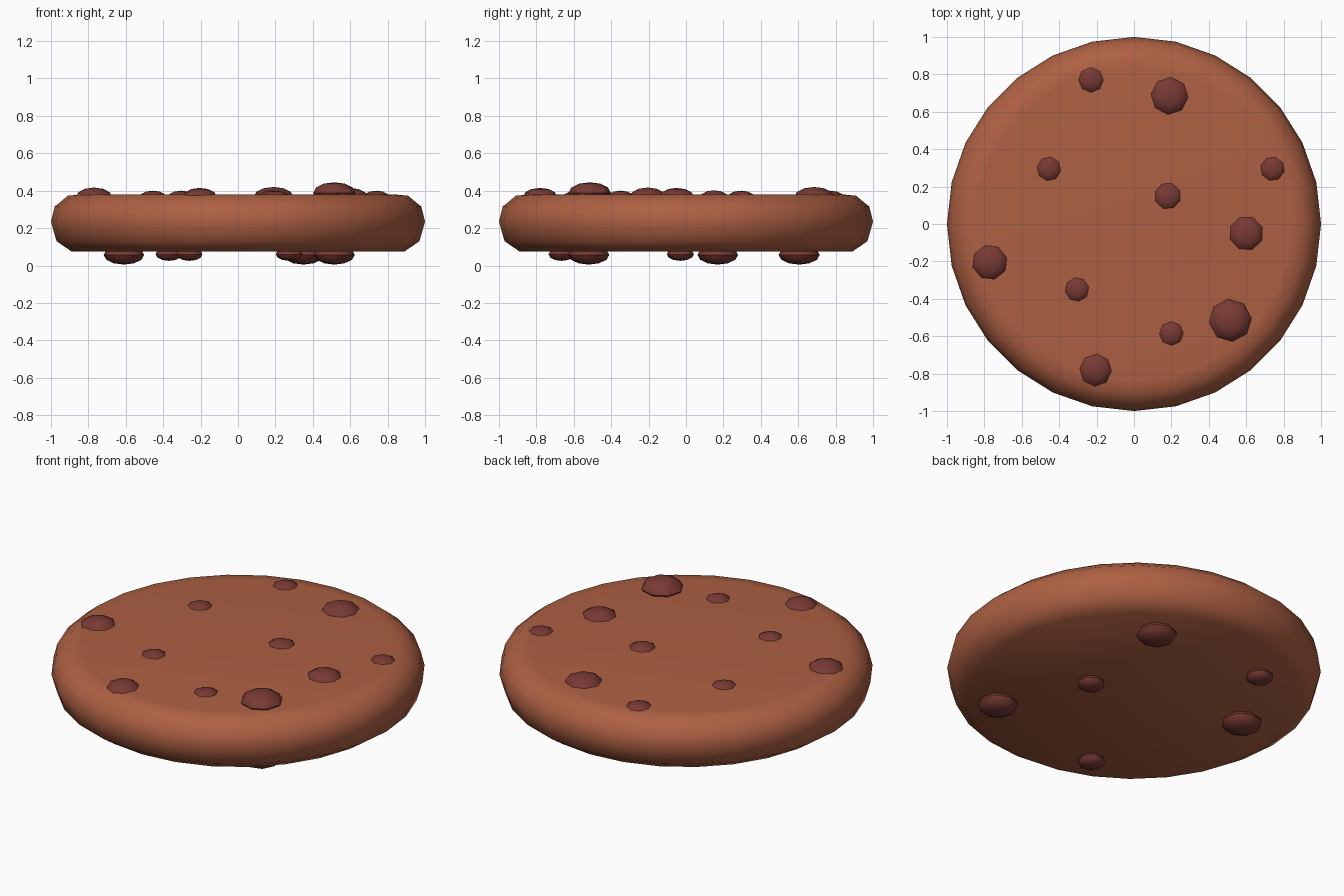
import bpy, bmesh, math

if "Cube" in bpy.data.objects:
    bpy.data.objects.remove(bpy.data.objects["Cube"])

def material(name, col):
    m = bpy.data.materials.new(name)
    m.diffuse_color = (*col, 1)
    m.use_nodes = True
    m.node_tree.nodes["Principled BSDF"].inputs["Base Color"].default_value = m.diffuse_color
    return m

DOUGH = material("baked brown", (0.42, 0.117, 0.056))
CHOC = material("dark chocolate", (0.19, 0.042, 0.034))

def finish(name, bm, mat, angle):
    bmesh.ops.recalc_face_normals(bm, faces=bm.faces)
    me = bpy.data.meshes.new(name)
    bm.to_mesh(me)
    bm.free()
    me.materials.append(mat)
    ob = bpy.data.objects.new(name, me)
    bpy.context.collection.objects.link(ob)
    bpy.ops.object.select_all(action='DESELECT')
    ob.select_set(True)
    bpy.context.view_layer.objects.active = ob
    bpy.ops.object.shade_smooth_by_angle(angle=math.radians(angle))
    return ob

# cookie body: rounded disc turned from a side profile (radius, height)
profile = [(0.89, 0.075), (0.97, 0.13), (1.0, 0.235), (0.98, 0.315), (0.91, 0.373), (0.84, 0.38)]
N = 28
bm = bmesh.new()
rings = [[bm.verts.new((r * math.cos(2 * math.pi * i / N), r * math.sin(2 * math.pi * i / N), z))
          for i in range(N)] for r, z in profile]
for a, b in zip(rings, rings[1:]):
    for i in range(N):
        j = (i + 1) % N
        bm.faces.new((a[i], a[j], b[j], b[i]))
bm.faces.new(rings[0][::-1])
bm.faces.new(rings[-1])
finish("cookie_body", bm, DOUGH, 60)

# chocolate chips: flattened low-poly balls half sunk in the dough
def chip(name, x, y, z, r, h, turn):
    bm = bmesh.new()
    bmesh.ops.create_uvsphere(bm, u_segments=8, v_segments=6, radius=1)
    c, s = math.cos(turn), math.sin(turn)
    for v in bm.verts:
        p = v.co.copy()
        v.co = (x + r * (c * p.x - s * p.y), y + r * (s * p.x + c * p.y), z + h * p.z)
    finish(name, bm, CHOC, 40)

# top chips: x, y, radius, top height
top = [(-0.23, 0.77, 0.076, 0.40), (0.19, 0.685, 0.107, 0.42), (-0.455, 0.295, 0.073, 0.40),
       (0.74, 0.295, 0.073, 0.40), (0.18, 0.15, 0.081, 0.402), (0.60, -0.05, 0.1, 0.415),
       (-0.77, -0.205, 0.1, 0.417), (-0.305, -0.35, 0.073, 0.40), (0.515, -0.515, 0.114, 0.445),
       (0.2, -0.585, 0.073, 0.40), (-0.205, -0.78, 0.091, 0.415)]
for i, (x, y, r, t) in enumerate(top):
    h = 0.5 * r
    chip(f"top_chip_{i + 1}", x, y, t - h, r, h, i * 0.7)

# bottom chips: x, y, radius, lowest height
bottom = [(0.35, 0.605, 0.11, 0.005), (0.515, -0.52, 0.11, 0.005), (-0.61, 0.17, 0.11, 0.005),
          (0.275, -0.03, 0.075, 0.025), (-0.37, 0.604, 0.075, 0.025), (-0.26, -0.665, 0.075, 0.025)]
for i, (x, y, r, b) in enumerate(bottom):
    h = 0.47 * r
    chip(f"bottom_chip_{i + 1}", x, y, b + h, r, h, i * 0.7)
